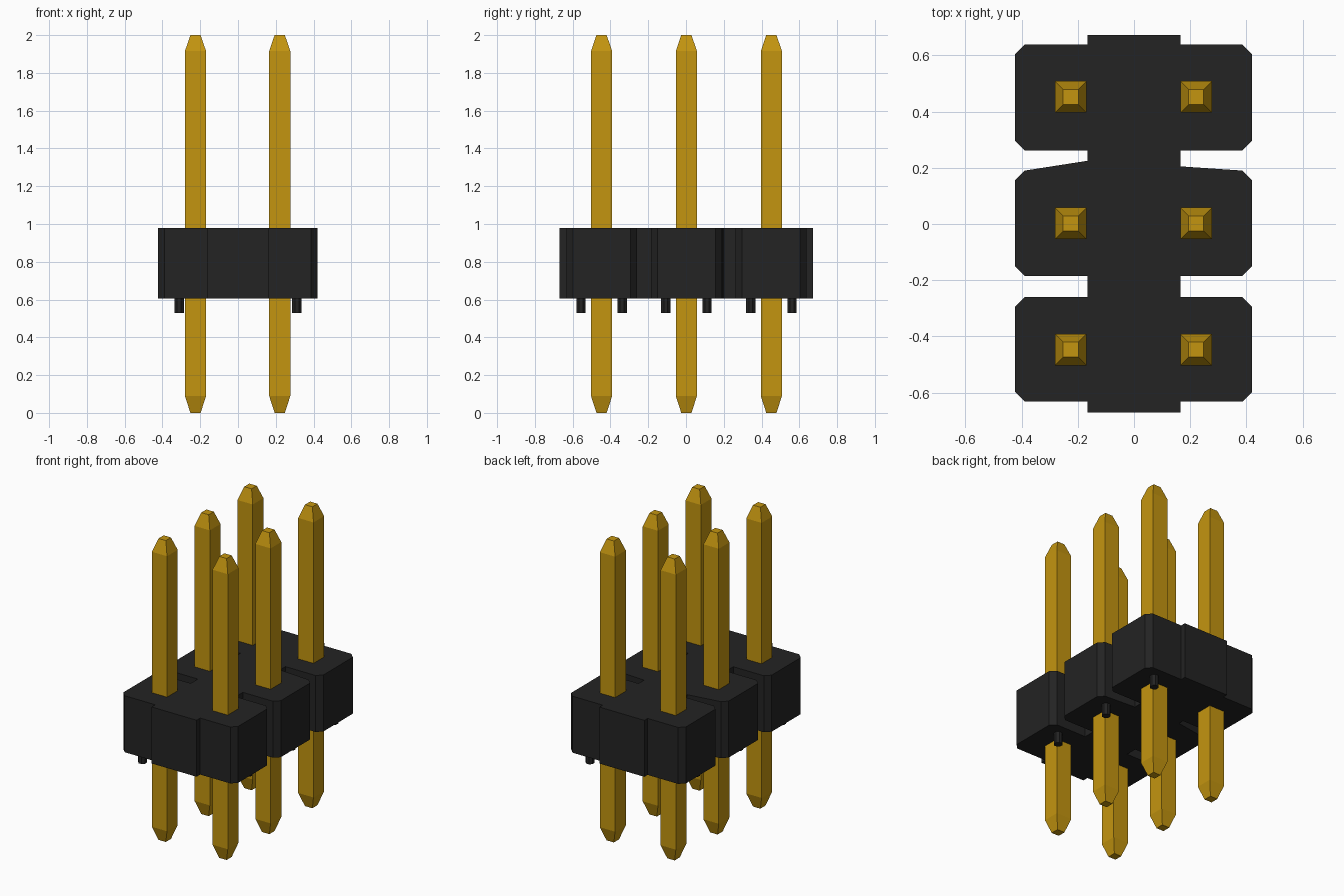
import bpy
import bmesh
from mathutils import Matrix

cube = bpy.data.objects.get("Cube")
if cube:
    bpy.data.objects.remove(cube, do_unlink=True)


def material(name, rgb, metallic=0.0):
    m = bpy.data.materials.new(name)
    m.use_nodes = True
    m.diffuse_color = (*rgb, 1)
    m.node_tree.nodes["Principled BSDF"].inputs["Base Color"].default_value = (*rgb, 1)
    return m


gold = material("gold", (0.55, 0.30, 0.005))
black = material("black plastic", (0.017, 0.017, 0.017))


def finish(name, bm, mat):
    bmesh.ops.recalc_face_normals(bm, faces=bm.faces)
    mesh = bpy.data.meshes.new(name)
    bm.to_mesh(mesh)
    bm.free()
    mesh.materials.append(mat)
    obj = bpy.data.objects.new(name, mesh)
    bpy.context.collection.objects.link(obj)
    return obj


# Housing: three chamfered blocks joined by a narrower spine, extruded upward
SPINE, CH = 0.165, 0.034
BOTTOM, TOP = 0.605, 0.98
# start y, end y, then end y where the block meets the spine on the +x and -x side
BLOCKS = [(-0.632, -0.26, -0.26, -0.26),
          (-0.185, 0.19, 0.205, 0.225),
          (0.262, 0.638, 0.638, 0.638)]


def side(sign, reach):
    pts = [(sign * SPINE, -0.67)]
    for y0, y1, end_pos, end_neg in BLOCKS:
        end = end_pos if sign > 0 else end_neg
        pts += [(sign * x, y) for x, y in (
            (SPINE, y0), (reach - CH, y0), (reach, y0 + CH),
            (reach, y1 - CH), (reach - CH, y1), (SPINE, end))]
    return pts + [(sign * SPINE, 0.672)]


outline = side(1, 0.42) + side(-1, 0.423)[::-1]
bm = bmesh.new()
base = bm.faces.new([bm.verts.new((x, y, BOTTOM)) for x, y in outline])
top = bmesh.ops.extrude_face_region(bm, geom=[base], use_keep_orig=True)["geom"]
bmesh.ops.translate(bm, vec=(0, 0, TOP - BOTTOM),
                    verts=[v for v in top if isinstance(v, bmesh.types.BMVert)])
finish("housing", bm, black)


# Square pin with tapered ends, lofted through four square sections
def pin(name, x, y):
    bm = bmesh.new()
    rings = []
    for z, h in ((0, 0.027), (0.09, 0.056), (1.915, 0.056), (2, 0.027)):
        rings.append([bm.verts.new((x + h * i, y + h * j, z))
                      for i, j in ((-1, -1), (1, -1), (1, 1), (-1, 1))])
    for a, b in zip(rings, rings[1:]):
        for k in range(4):
            n = (k + 1) % 4
            bm.faces.new((a[k], a[n], b[n], b[k]))
    bm.faces.new(rings[0][::-1])
    bm.faces.new(rings[-1])
    finish(name, bm, gold)


# Small round standoff below the housing
def standoff(name, x, y):
    bm = bmesh.new()
    bmesh.ops.create_cone(bm, cap_ends=True, segments=8, radius1=0.027, radius2=0.027,
                          depth=0.09, matrix=Matrix.Translation((x, y, 0.575)))
    bmesh.ops.rotate(bm, verts=bm.verts, cent=(x, y, 0),
                     matrix=Matrix.Rotation(0.3927, 3, 'Z'))
    finish(name, bm, black)


for row, y in (("front", -0.447), ("middle", 0.002), ("back", 0.452)):
    for label, s, x in (("left", 1, 0.221), ("right", -1, -0.225)):
        pin(f"{row}_{label}_pin", x, y)
        standoff(f"{row}_{label}_standoff", s * 0.312, y + s * 0.109)
